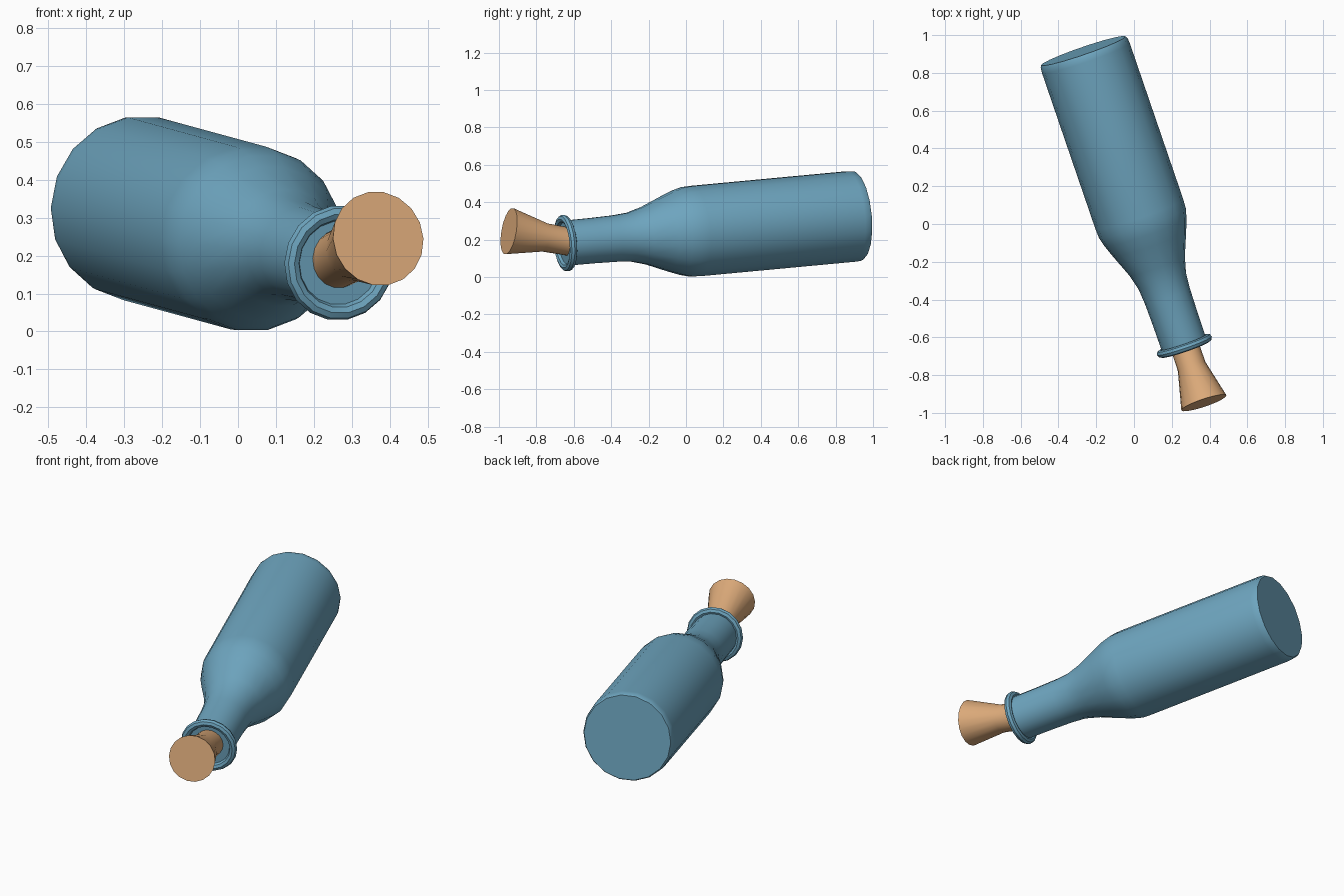
import bpy, bmesh, math
from mathutils import Vector

if "Cube" in bpy.data.objects:
    bpy.data.objects.remove(bpy.data.objects["Cube"])

SIDES = 18


def material(name, rgb):
    m = bpy.data.materials.new(name)
    m.diffuse_color = (*rgb, 1)
    m.use_nodes = True
    m.node_tree.nodes["Principled BSDF"].inputs["Base Color"].default_value = m.diffuse_color
    return m


blue = material("blue_glass", (0.155, 0.376, 0.52))
tan = material("cork_tan", (0.72, 0.405, 0.195))


def lathe(name, p0, p1, profile, mat, closed=False):
    """Spin (distance from p0 towards p1, radius) points about that axis."""
    p0, p1 = Vector(p0), Vector(p1)
    d = (p1 - p0).normalized()
    u = d.cross(Vector((0, 0, 1))).normalized()
    v = u.cross(d)
    bm = bmesh.new()
    rings = []
    for t, r in profile:
        ring = []
        for i in range(SIDES):
            a = 2 * math.pi * i / SIDES
            ring.append(bm.verts.new(p0 + d * t + (u * math.cos(a) + v * math.sin(a)) * r))
        rings.append(ring)
    pairs = list(zip(rings, rings[1:]))
    if closed:
        pairs.append((rings[-1], rings[0]))
    else:
        bm.faces.new(rings[0])
        bm.faces.new(rings[-1])
    for a, b in pairs:
        for i in range(SIDES):
            j = (i + 1) % SIDES
            bm.faces.new((a[i], a[j], b[j], b[i]))
    bmesh.ops.recalc_face_normals(bm, faces=bm.faces)
    me = bpy.data.meshes.new(name)
    bm.to_mesh(me)
    bm.free()
    me.materials.append(mat)
    ob = bpy.data.objects.new(name, me)
    bpy.context.collection.objects.link(ob)
    bpy.ops.object.select_all(action='DESELECT')
    ob.select_set(True)
    bpy.context.view_layer.objects.active = ob
    bpy.ops.object.shade_smooth_by_angle(angle=math.radians(40))
    return ob


# Bottle lies tilted: axis from mouth centre to base centre
mouth, base = (0.267, -0.645, 0.181), (-0.268, 0.917, 0.327)
length = (Vector(base) - Vector(mouth)).length

# Bottle body, from neck to base
lathe("bottle_body", mouth, base, [
    (0.0, 0.122), (0.15, 0.123), (0.28, 0.126), (0.365, 0.133), (0.45, 0.156),
    (0.575, 0.206), (0.64, 0.230), (0.69, 0.243), (0.74, 0.2455),
    (length - 0.04, 0.2455), (length - 0.012, 0.243), (length, 0.236)], blue)

# Rolled lip around the mouth
lip = [(0.021 * math.sin(2 * math.pi * k / 8), 0.132 + 0.021 * math.cos(2 * math.pi * k / 8))
       for k in range(8)]
lathe("bottle_lip", mouth, base, lip, blue, closed=True)

# Cork stopper, slightly askew, flaring towards its outer end
cork_end, cork_in = (0.37, -0.947, 0.245), (0.27, -0.65, 0.193)
lathe("cork_stopper", cork_end, cork_in, [
    (0, 0.126), (0.205, 0.077), (0.36, 0.075)], tan)
